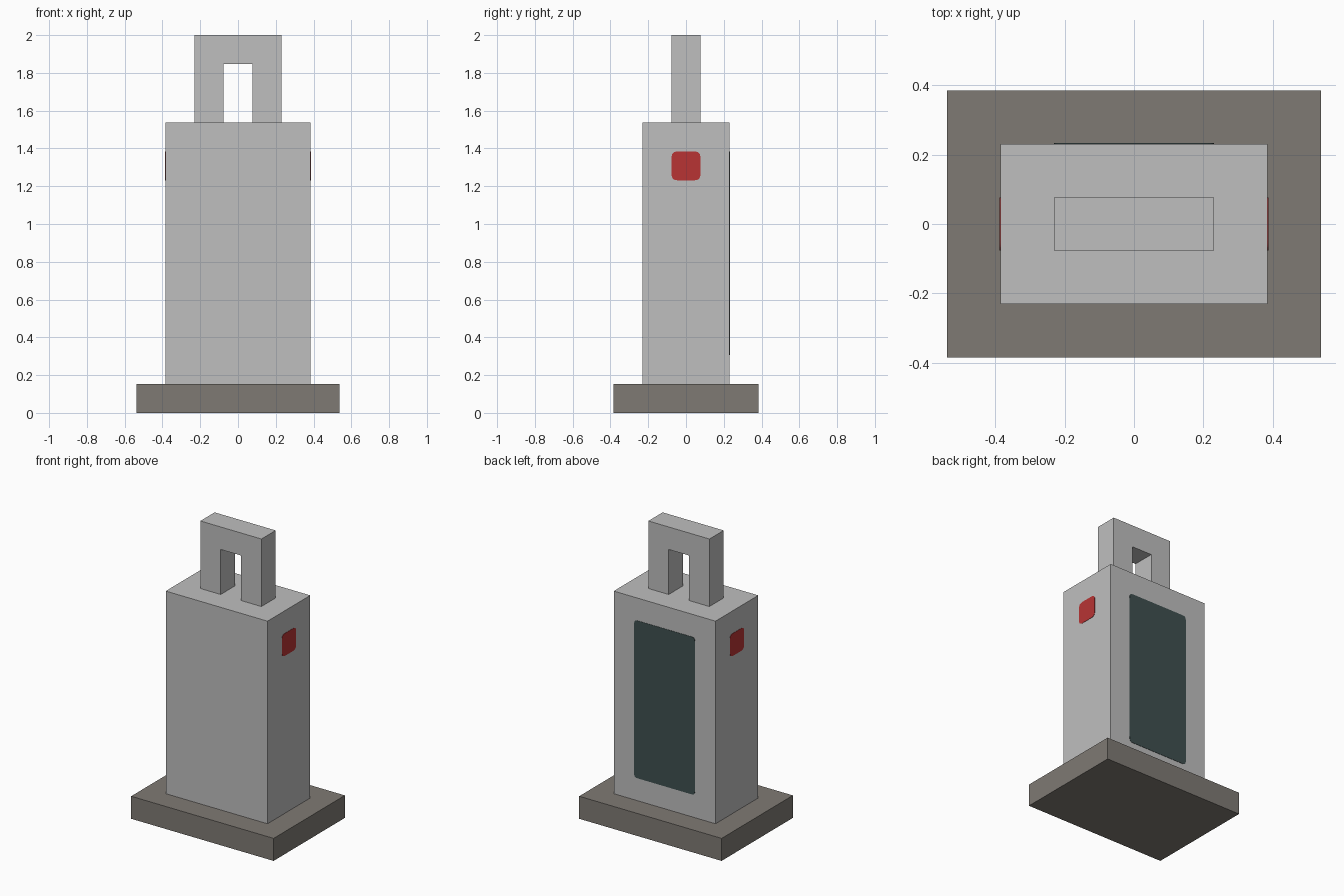
import bpy
import math

if "Cube" in bpy.data.objects:
    bpy.data.objects.remove(bpy.data.objects["Cube"])

U = 2 / 26  # design unit: the whole model is 26 units tall


def material(name, rgb):
    m = bpy.data.materials.new(name)
    m.diffuse_color = (*rgb, 1)
    m.use_nodes = True
    m.node_tree.nodes["Principled BSDF"].inputs["Base Color"].default_value = m.diffuse_color
    return m


LIGHT_GREY = material("light_grey", (0.52, 0.52, 0.52))
STONE = material("stone_grey", (0.212, 0.195, 0.174))
RED = material("red", (0.48, 0.034, 0.034))
DARK = material("dark_slate", (0.05, 0.08, 0.08))


def prism(name, outline, to3d, depth, mat):
    """Extrude a counter-clockwise 2D outline; to3d maps (a, b, depth) to xyz."""
    n = len(outline)
    verts = [to3d(a, b, d) for d in depth for a, b in outline]
    faces = [list(range(n))[::-1], list(range(n, 2 * n))]
    faces += [(i, (i + 1) % n, (i + 1) % n + n, i + n) for i in range(n)]
    mesh = bpy.data.meshes.new(name)
    mesh.from_pydata(verts, [], faces)
    mesh.materials.append(mat)
    ob = bpy.data.objects.new(name, mesh)
    bpy.context.collection.objects.link(ob)
    return ob


def block(name, hx, hy, z0, z1, mat):
    rect = [(-hx * U, -hy * U), (hx * U, -hy * U), (hx * U, hy * U), (-hx * U, hy * U)]
    return prism(name, rect, lambda a, b, d: (a, b, d), (z0 * U, z1 * U), mat)


def soft_rect(hw, z0, z1, power, steps=40):
    """Rectangle outline with softly rounded corners."""
    pts = []
    for i in range(steps):
        t = 2 * math.pi * (i + 0.5) / steps
        c, s = math.cos(t), math.sin(t)
        a = math.copysign(abs(c) ** (2 / power), c) * hw
        b = math.copysign(abs(s) ** (2 / power), s) * (z1 - z0) / 2
        pts.append((a * U, (b + (z0 + z1) / 2) * U))
    return pts


# base slab and main body
block("base", 7, 5, 0, 2, STONE)
block("body", 5, 3, 2, 20, LIGHT_GREY)

# arched handle on top
arch = [(-3, 20), (-1, 20), (-1, 24), (1, 24), (1, 20), (3, 20), (3, 26), (-3, 26)]
arch = [(a * U, b * U) for a, b in arch]
prism("handle", arch, lambda a, b, d: (a, -d, b), (-U, U), LIGHT_GREY)

# red badge on each side
PLATE = 0.002
for side, label in ((1, "right"), (-1, "left")):
    prism("badge_" + label, soft_rect(1, 16, 18, 6),
          lambda a, b, d, s=side: (s * d, s * a, b), (5 * U - PLATE, 5 * U + PLATE), RED)

# dark panel on the back
prism("back_panel", soft_rect(3, 4, 18, 36),
      lambda a, b, d: (-a, d, b), (3 * U - PLATE, 3 * U + PLATE), DARK)
